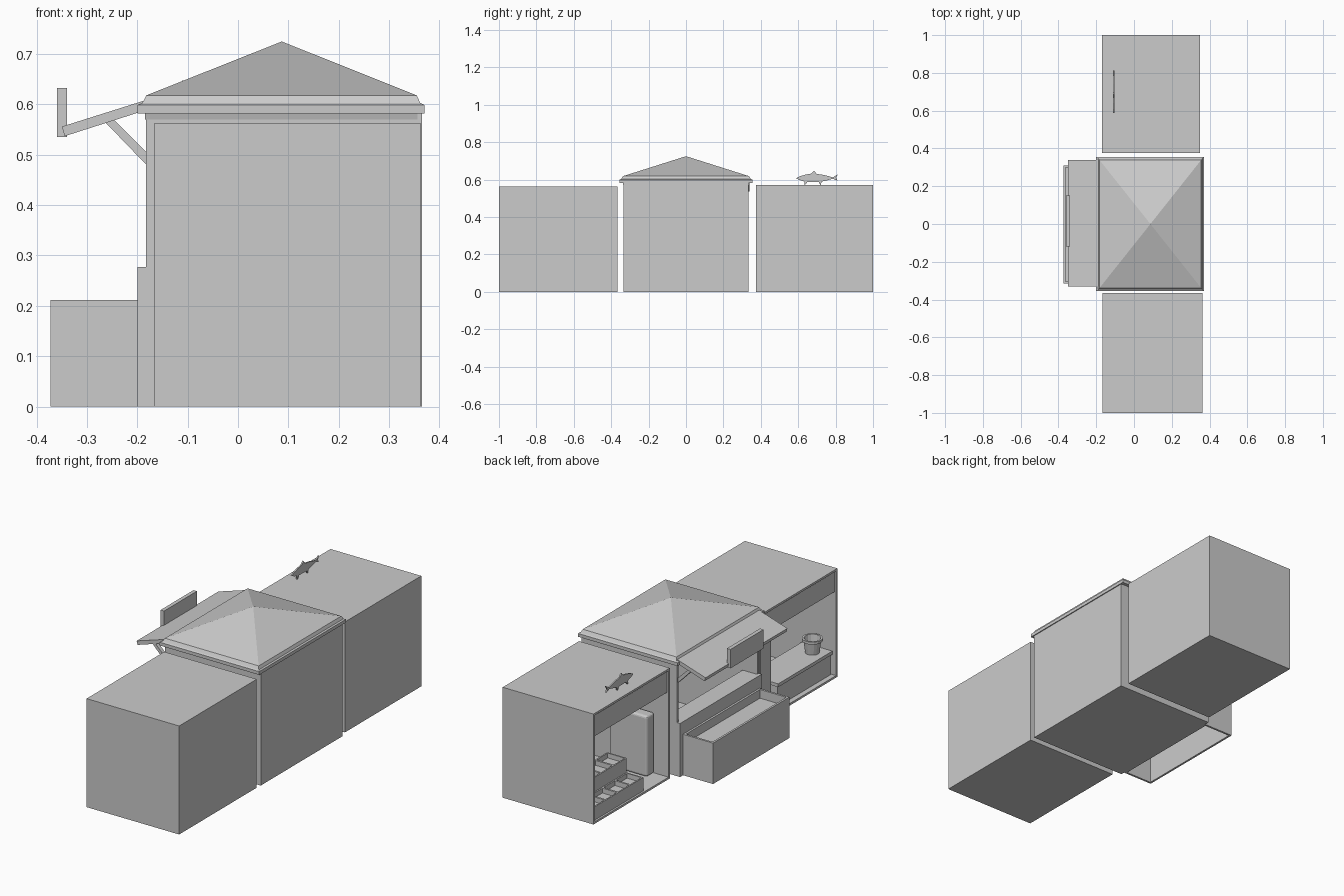
import bpy, bmesh, math
from mathutils import Vector

if "Cube" in bpy.data.objects:
    bpy.data.objects.remove(bpy.data.objects["Cube"])


def finish(name, bm):
    bmesh.ops.recalc_face_normals(bm, faces=bm.faces[:])
    me = bpy.data.meshes.new(name)
    bm.to_mesh(me)
    bm.free()
    ob = bpy.data.objects.new(name, me)
    bpy.context.collection.objects.link(ob)
    return ob


def box(name, x, y, z, cavities=(), rim=0.015, bevel=0):
    """Box from axis ranges; each cavity is (face direction, depth)."""
    bm = bmesh.new()
    bmesh.ops.create_cube(bm, size=1)
    for v in bm.verts:
        v.co = [r[0] + (c + 0.5) * (r[1] - r[0]) for c, r in zip(v.co, (x, y, z))]
    for direction, depth in cavities:
        d = Vector(direction)
        bm.normal_update()
        f = max(bm.faces, key=lambda g: g.normal.dot(d) + g.calc_center_median().dot(d))
        bmesh.ops.inset_region(bm, faces=[f], thickness=rim)
        new = bmesh.ops.extrude_discrete_faces(bm, faces=[f])["faces"][0]
        bmesh.ops.translate(bm, verts=new.verts[:], vec=-d * depth)
    ob = finish(name, bm)
    if bevel:
        m = ob.modifiers.new("round", "BEVEL")
        m.width, m.segments = bevel, 3
    return ob


def extrude_profile(name, pts, axis, a, b):
    """Extrude a 2D outline along x (pts are y,z) or y (pts are x,z)."""
    bm = bmesh.new()
    vs = [bm.verts.new((a, p, q) if axis == "x" else (p, a, q)) for p, q in pts]
    f = bm.faces.new(vs)
    r = bmesh.ops.extrude_face_region(bm, geom=[f], use_keep_orig=True)
    d = (b - a, 0, 0) if axis == "x" else (0, b - a, 0)
    bmesh.ops.translate(bm, verts=[g for g in r["geom"] if isinstance(g, bmesh.types.BMVert)], vec=d)
    return finish(name, bm)


def rings(name, rows):
    """Stacked rectangles (x0, x1, half_y, z) skinned together."""
    bm = bmesh.new()
    loops = [[bm.verts.new(p) for p in ((x0, -h, z), (x1, -h, z), (x1, h, z), (x0, h, z))]
             for x0, x1, h, z in rows]
    for lo, hi in zip(loops, loops[1:]):
        for i in range(4):
            j = (i + 1) % 4
            bm.faces.new((lo[i], lo[j], hi[j], hi[i]))
    bm.faces.new(loops[0][::-1])
    bm.faces.new(loops[-1])
    bmesh.ops.remove_doubles(bm, verts=bm.verts[:], dist=1e-5)
    return finish(name, bm)


FRONT, UP, DOWN = (-1, 0, 0), (0, 0, 1), (0, 0, -1)

# Three stall shells, open towards -x
box("fish_stall_shell", (-0.17, 0.35), (0.375, 1.0), (0, 0.572), [(FRONT, 0.50)])
box("pot_stall_shell", (-0.167, 0.363), (-1.0, -0.365), (0, 0.562), [(FRONT, 0.51)])
box("booth_shell", (-0.183, 0.365), (-0.335, 0.335), (0, 0.59), [(FRONT, 0.53)])

# Headers across the two side stalls
box("fish_stall_header", (-0.165, -0.15), (0.39, 0.985), (0.45, 0.557))
box("pot_stall_header", (-0.162, -0.147), (-0.985, -0.38), (0.445, 0.547))

# Booth roof: eave band, sloped moulding and low pyramid
rings("booth_roof", [(-0.185, 0.357, 0.335, 0.57), (-0.185, 0.357, 0.338, 0.582),
                     (-0.2, 0.37, 0.355, 0.582), (-0.2, 0.37, 0.355, 0.599),
                     (-0.19, 0.362, 0.347, 0.603), (-0.182, 0.355, 0.338, 0.618),
                     (0.087, 0.087, 0, 0.725)])

# Awning, its two brackets and the blank sign board
extrude_profile("awning", [(-0.185, 0.608), (-0.35, 0.556), (-0.344, 0.537), (-0.185, 0.588)],
                "y", -0.33, 0.34)
for i, y in enumerate((-0.325, 0.305)):
    extrude_profile(f"awning_bracket_{i}", [(-0.265, 0.566), (-0.247, 0.57), (-0.182, 0.505), (-0.182, 0.48)],
                    "y", y, y + 0.02)
box("sign_board", (-0.36, -0.34), (-0.12, 0.15), (0.535, 0.633))

# Booth counter and display trough (open below)
box("counter_panel", (-0.2, -0.18), (-0.335, 0.335), (0, 0.277))
box("counter_top", (-0.2, -0.1), (-0.32, 0.32), (0.257, 0.277))
box("display_trough", (-0.372, -0.2), (-0.315, 0.31), (0, 0.212), [(UP, 0.045), (DOWN, 0.155)])

# Stepped trays in the fish stall
for i, (x0, x1, z) in enumerate(((-0.16, -0.064, 0.08), (-0.064, 0.047, 0.155))):
    box(f"tray_step_{i}", (x0, x1), (0.577, 0.984), (0.005, z), [(UP, 0.025)], rim=0.01)
    for k in range(1, 4):
        y = 0.577 + 0.407 * k / 4
        box(f"tray_divider_{i}_{k}", (x0 + 0.005, x1 - 0.005), (y - 0.005, y + 0.005), (z - 0.03, z))
box("fish_stall_cabinet", (-0.095, 0.12), (0.392, 0.455), (0.015, 0.33), bevel=0.012)

# Counter and cabinet in the other stall
box("pot_counter_base", (-0.14, 0.02), (-0.984, -0.55), (0.005, 0.118))
box("pot_counter_top", (-0.15, 0.025), (-0.984, -0.54), (0.118, 0.135))
box("pot_stall_cabinet", (-0.15, 0.1), (-0.48, -0.382), (0.015, 0.4))

# Pot: lathed wall with a thick rim
bm = bmesh.new()
prof = [(0, 0.135), (0.034, 0.135), (0.042, 0.195), (0.05, 0.197), (0.05, 0.21), (0.04, 0.21), (0.034, 0.16), (0, 0.16)]
N = 16
cols = [[bm.verts.new((-0.08 + r * math.cos(2 * math.pi * k / N), -0.92 + r * math.sin(2 * math.pi * k / N), z))
         for r, z in prof] for k in range(N)]
bmesh.ops.remove_doubles
for k in range(N):
    a, b = cols[k], cols[(k + 1) % N]
    for j in range(len(prof) - 1):
        bm.faces.new((a[j], b[j], b[j + 1], a[j + 1]))
bmesh.ops.remove_doubles(bm, verts=bm.verts[:], dist=1e-5)
finish("pot", bm)

# Flat fish ornament standing on the roof
extrude_profile("fish_ornament", [
    (0.588, 0.607), (0.61, 0.618), (0.64, 0.627), (0.67, 0.632), (0.685, 0.648), (0.697, 0.631),
    (0.74, 0.624), (0.785, 0.612), (0.812, 0.628), (0.803, 0.61), (0.81, 0.594), (0.785, 0.604),
    (0.75, 0.595), (0.725, 0.589), (0.719, 0.57), (0.709, 0.587), (0.65, 0.588), (0.634, 0.57),
    (0.632, 0.59), (0.61, 0.597)], "x", -0.111, -0.104)
